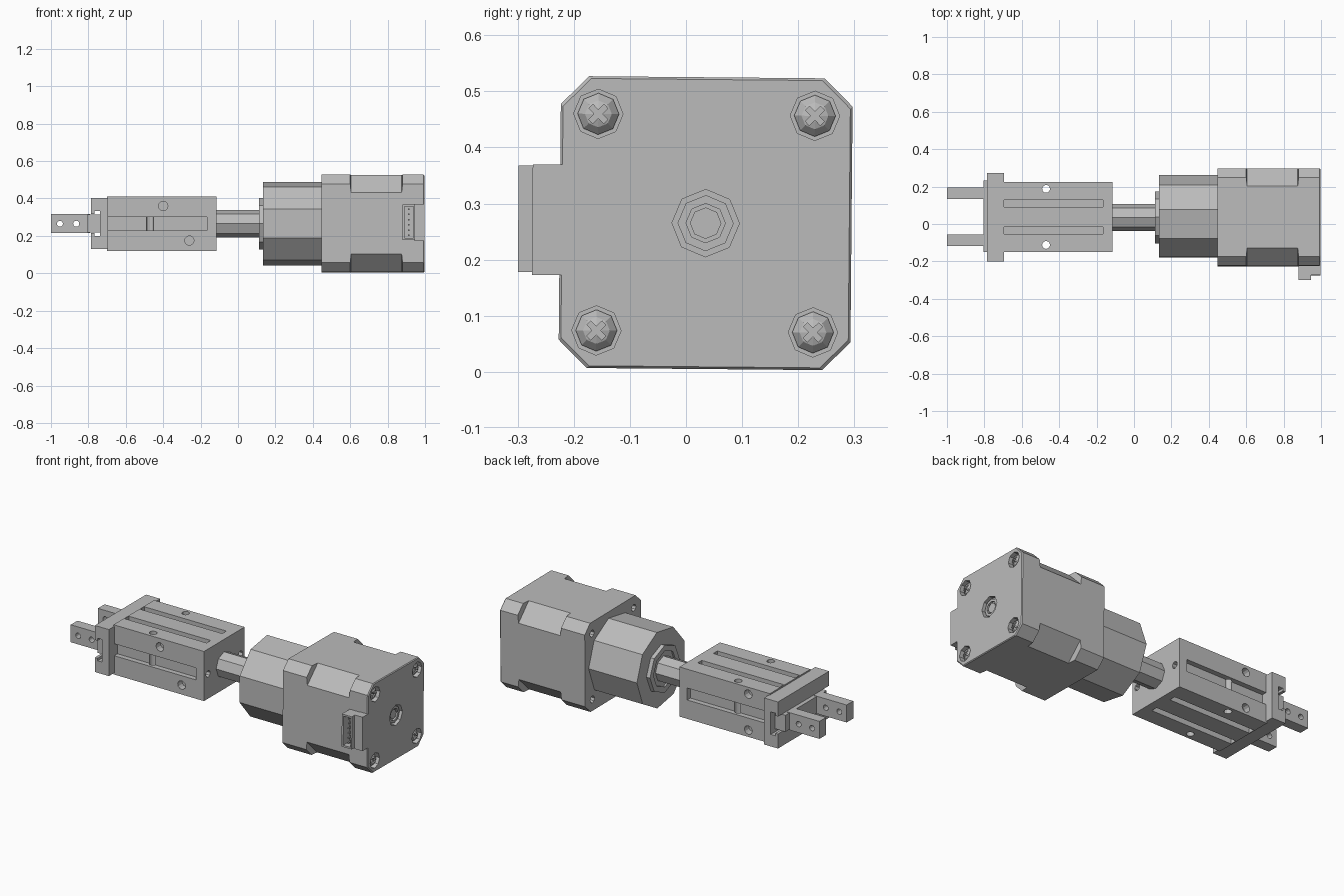
import bpy, bmesh, math
from mathutils import Matrix, Vector

if "Cube" in bpy.data.objects:
    bpy.data.objects.remove(bpy.data.objects["Cube"])

CY, CZ = 0.035, 0.265          # main axis, running along x
PITCH = 0.193                  # motor screw spacing from the axis
CORNERS = [(CY + a * PITCH, CZ + b * PITCH) for a in (-1, 1) for b in (-1, 1)]

grey = bpy.data.materials.new("machined_grey")
grey.use_nodes = True
grey.diffuse_color = (0.5, 0.5, 0.5, 1)
grey.node_tree.nodes["Principled BSDF"].inputs["Base Color"].default_value = (0.5, 0.5, 0.5, 1)


def finish(name, bm):
    bmesh.ops.recalc_face_normals(bm, faces=bm.faces)
    mesh = bpy.data.meshes.new(name)
    bm.to_mesh(mesh)
    bm.free()
    mesh.materials.append(grey)
    ob = bpy.data.objects.new(name, mesh)
    bpy.context.collection.objects.link(ob)
    return ob


def loft(name, rings):
    """Solid through rings of equal length, each given as (x, [(y, z), ...])."""
    bm = bmesh.new()
    loops = [[bm.verts.new((x, y, z)) for y, z in pts] for x, pts in rings]
    for a, b in zip(loops, loops[1:]):
        for i in range(len(a)):
            j = (i + 1) % len(a)
            bm.faces.new((a[i], a[j], b[j], b[i]))
    bm.faces.new(loops[0])
    bm.faces.new(loops[-1])
    return finish(name, bm)


def ngon(r, n=8, y=CY, z=CZ):
    steps = [math.tau * i / n for i in range(n)]
    return [(y + r * math.cos(t), z + r * math.sin(t)) for t in steps]


def rod(name, x0, x1, r, n=8, y=CY, z=CZ):
    return loft(name, [(x0, ngon(r, n, y, z)), (x1, ngon(r, n, y, z))])


def box(name, x, y, z):
    return loft(name, [(v, [(y[0], z[0]), (y[1], z[0]), (y[1], z[1]), (y[0], z[1])]) for v in x])


def drill(axis, centre, r, depth, n=12):
    """Round cutter along y or z."""
    bm = bmesh.new()
    bmesh.ops.create_cone(bm, cap_ends=True, segments=n, radius1=r, radius2=r, depth=depth)
    turn = Matrix.Rotation(math.pi / 2, 4, "X") if axis == "y" else Matrix()
    bm.transform(Matrix.Translation(centre) @ turn)
    return finish("cutter", bm)


def cut(target, *cutters):
    bpy.context.view_layer.objects.active = target
    for c in cutters:
        c.hide_render = True
        mod = target.modifiers.new("cut", "BOOLEAN")
        mod.operation, mod.solver, mod.object = "DIFFERENCE", "EXACT", c
        bpy.ops.object.modifier_apply(modifier=mod.name)
        bpy.data.objects.remove(c)
    return target


def chamfered(h, c):
    pts = []
    for a, b in ((1, 1), (-1, 1), (-1, -1), (1, -1)):
        pair = [(CY + a * h, CZ + b * (h - c)), (CY + a * (h - c), CZ + b * h)]
        pts += pair if a * b > 0 else pair[::-1]
    return pts


motor = []

# Motor: front flange, and body with deeper corner chamfers in the middle
H = 0.26
flange = loft("motor_flange", [(0.447, chamfered(H, 0.05)), (0.503, chamfered(H, 0.05))])
cut(flange, *[rod("cutter", 0.44, 0.49, 0.02, 8, y, z) for y, z in CORNERS])
small, deep = chamfered(H, 0.05), chamfered(H, 0.095)
body = loft("motor_body", [(0.503, small), (0.6, small), (0.605, deep), (0.875, deep),
                           (0.88, small), (0.992, small), (0.997, chamfered(H - 0.004, 0.05))])
cut(body, *[rod("cutter", 0.965, 1.02, 0.044, 8, y, z) for y, z in CORNERS],
    rod("cutter", 0.97, 1.02, 0.06))
motor += [flange, body]

# Bearing ring and shaft end in the rear recess
ring = rod("rear_bearing", 0.96, 0.985, 0.05)
cut(ring, rod("cutter", 0.972, 1.02, 0.035))
motor += [ring, rod("rear_shaft_end", 0.96, 0.98, 0.028)]

# Domed screws with crossed drive slots
for i, (y, z) in enumerate(CORNERS):
    head = loft(f"rear_screw_{i + 1}", [(0.955, ngon(0.037, 8, y, z)), (0.974, ngon(0.037, 8, y, z)),
                                        (0.988, ngon(0.024, 8, y, z)), (0.993, ngon(0.01, 8, y, z))])
    for s in (1, -1):
        slot = box("cutter", (0.976, 1.02), (-0.019, 0.019), (-0.005, 0.005))
        slot.data.transform(Matrix.Translation((0, y, z)) @ Matrix.Rotation(s * math.pi / 4, 4, "X"))
        cut(head, slot)
    motor.append(head)

# Wire connector with open socket and pins
motor.append(box("connector_base", (0.945, 0.997), (-0.274, -0.22), (0.17, 0.367)))
socket = box("connector_socket", (0.88, 0.945), (-0.299, -0.22), (0.175, 0.365))
cut(socket, box("cutter", (0.89, 0.937), (-0.33, -0.24), (0.185, 0.355)))
motor.append(socket)
for i in range(6):
    z = 0.2 + i * 0.028
    motor.append(box(f"connector_pin_{i + 1}", (0.909, 0.917), (-0.285, -0.238), (z - 0.004, z + 0.004)))

# Gearbox, stepped boss and output shaft
motor += [rod("gearbox", 0.135, 0.447, 0.226, 9),
          rod("gearbox_boss", 0.112, 0.136, 0.138)]
cut(motor[-1], rod("cutter", 0.1, 0.122, 0.105))
rod("output_shaft", -0.12, 0.13, 0.073)

# The motor group sits slightly turned about its axis
pivot = Matrix.Translation((0, CY, CZ))
for ob in motor:
    ob.data.transform(pivot @ Matrix.Rotation(-0.009, 4, "X") @ pivot.inverted())

# Gripper body with long slots on all four sides and mounting holes
Y0, Y1, Z0, Z1 = -0.15, 0.225, 0.12, 0.41
SLOT, DEEP = (-0.695, -0.165), 0.03
gripper = box("gripper_body", (-0.7, -0.115), (Y0, Y1), (Z0, Z1))
for y in (0.109, -0.035):
    for z in ((Z1 - DEEP, Z1 + 0.1), (Z0 - 0.1, Z0 + DEEP)):
        cut(gripper, box("cutter", SLOT, (y - 0.019, y + 0.019), z))
for y in ((Y0 - 0.1, Y0 + DEEP), (Y1 - DEEP, Y1 + 0.1)):
    cut(gripper, box("cutter", SLOT, y, (0.23, 0.3)))
for y in (0.188, -0.112):
    cut(gripper, drill("z", (-0.47, y, CZ), 0.021, 1),
        rod("cutter", -0.16, 0, 0.02, 8, y, CZ))
for x, y, z in ((-0.4, Y0, 0.36), (-0.26, Y0, 0.175), (-0.56, Y1, 0.37), (-0.56, Y1, 0.16)):
    cut(gripper, drill("y", (x, y, z), 0.025, 0.08))

# End plate with a T-shaped guide channel
plate = box("guide_plate", (-0.785, -0.695), (-0.2, 0.272), (0.13, 0.402))
cut(plate, box("cutter", (-0.9, -0.76), (-0.4, 0.4), (0.215, 0.317)),
    box("cutter", (-0.768, -0.738), (-0.4, 0.4), (0.2, 0.332)))

# Sliding jaw bases and fingers with cross holes
box("jaw_slide", (-0.805, -0.739), (Y0, 0.232), (0.218, 0.314))
for name, y in (("back_finger", 0.165), ("front_finger", -0.086)):
    finger = box(name, (-1.0, -0.79), (y - 0.031, y + 0.031), (0.215, 0.317))
    cut(finger, *[drill("y", (x, y, CZ), 0.016, 0.2) for x in (-0.952, -0.865)])
